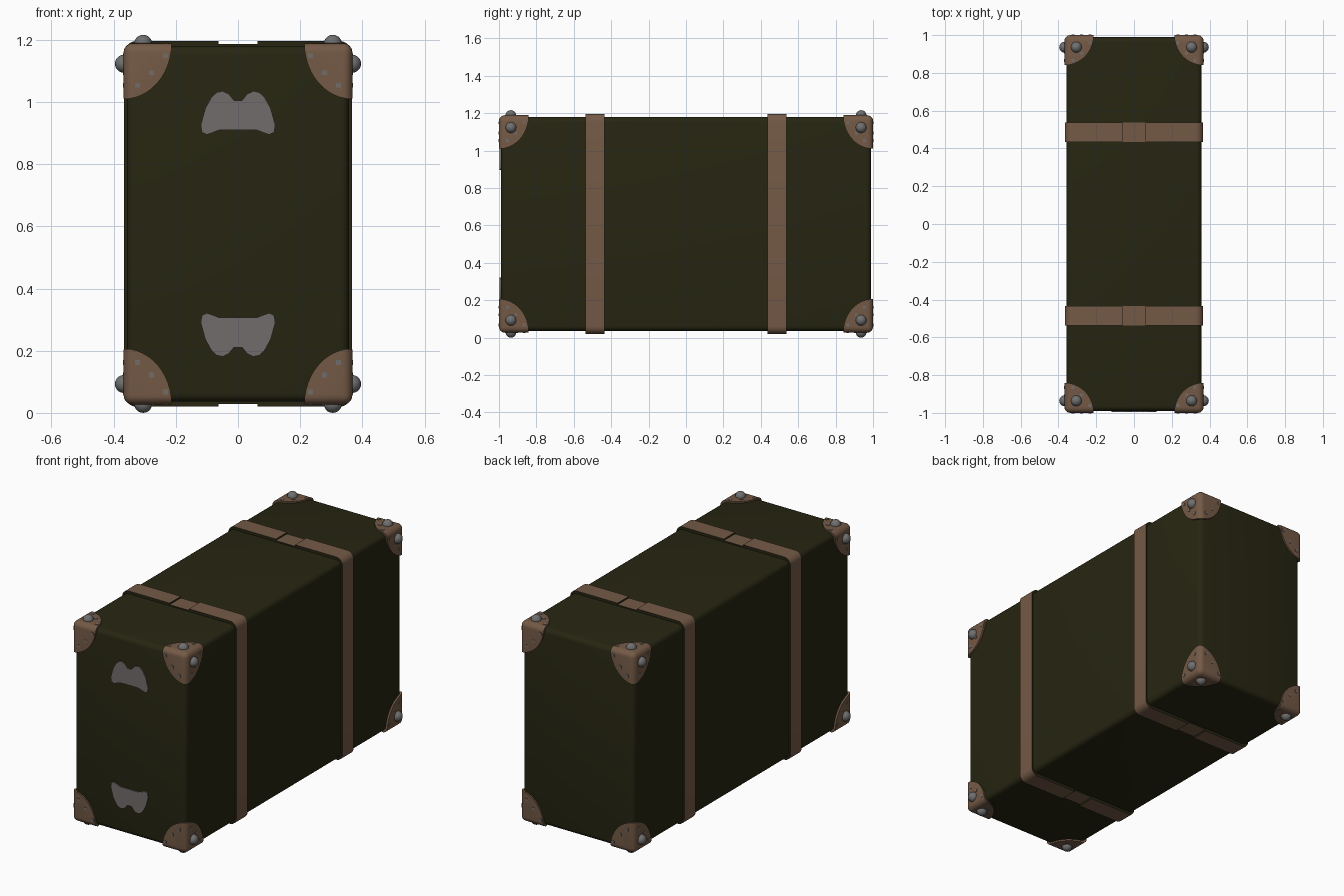
import bpy, bmesh, math
from mathutils import Matrix, Vector

if "Cube" in bpy.data.objects:
    bpy.data.objects.remove(bpy.data.objects["Cube"])

ZC = 0.608  # centre height of the trunk; every mesh is built around it


def material(name, rgb):
    m = bpy.data.materials.new(name)
    m.diffuse_color = (*rgb, 1)
    m.use_nodes = True
    m.node_tree.nodes["Principled BSDF"].inputs["Base Color"].default_value = m.diffuse_color
    return m


OLIVE = material("dark olive", (0.020, 0.019, 0.006))
LEATHER = material("brown leather", (0.175, 0.102, 0.062))
STEEL = material("steel grey", (0.16, 0.16, 0.16))
PLATE = material("warm grey plate", (0.165, 0.152, 0.145))


def make(name, bm, mats, angle=35, mirror=None, cutter=None):
    """Turn a bmesh into a finished object, with optional cut and mirror."""
    bmesh.ops.recalc_face_normals(bm, faces=bm.faces)
    me = bpy.data.meshes.new(name)
    bm.to_mesh(me)
    bm.free()
    for m in mats:
        me.materials.append(m)
    ob = bpy.data.objects.new(name, me)
    ob.location.z = ZC
    bpy.context.collection.objects.link(ob)
    if cutter:
        b = ob.modifiers.new("cut", 'BOOLEAN')
        b.operation, b.solver, b.object = 'INTERSECT', 'EXACT', cutter
    if mirror:
        mod = ob.modifiers.new("mirror", 'MIRROR')
        mod.use_axis = mirror
        mod.use_mirror_merge = False
    if cutter or mirror:
        dg = bpy.context.evaluated_depsgraph_get()
        ob.data = bpy.data.meshes.new_from_object(ob.evaluated_get(dg))
        ob.modifiers.clear()
    ob.data.shade_smooth()
    ob.data.set_sharp_from_angle(angle=math.radians(angle))
    return ob


def rounded_box(half, r, segs):
    bm = bmesh.new()
    bmesh.ops.create_cube(bm, size=2, matrix=Matrix.Diagonal((*half, 1)))
    bmesh.ops.bevel(bm, geom=bm.edges[:], offset=r, segments=segs,
                    profile=0.5, affect='EDGES')
    return bm


def prism(pts, y0, y1):
    """Extrude an x/z outline along y."""
    bm = bmesh.new()
    f = bm.faces.new([bm.verts.new((x, y0, z)) for x, z in pts])
    ext = bmesh.ops.extrude_face_region(bm, geom=[f])["geom"]
    vs = [v for v in ext if isinstance(v, bmesh.types.BMVert)]
    bmesh.ops.translate(bm, verts=vs, vec=(0, y1 - y0, 0))
    return bm


# Trunk body
make("trunk_body", rounded_box((0.357, 0.99, 0.572), 0.028, 4), [OLIVE])

# Leather corner caps: slightly larger rounded box cut by an ellipsoid
HX, HY, HZ = 0.368, 1.0, 0.581
bm = bmesh.new()
bmesh.ops.create_uvsphere(
    bm, u_segments=40, v_segments=24, radius=1,
    matrix=Matrix.Translation((HX, HY, HZ)) @ Matrix.Diagonal((0.155, 0.16, 0.18, 1)))
cutter = make("cap_cutter", bm, [LEATHER])
cutter.hide_render = True
make("corner_caps", rounded_box((HX, HY, HZ), 0.03, 5), [LEATHER],
     mirror=(True, True, True), cutter=cutter)
bpy.data.objects.remove(cutter)

# Round studs on the top, bottom and sides of the caps
bm = bmesh.new()
for p in ((0.305, 0.936, 0.579), (0.367, 0.936, 0.515)):
    bmesh.ops.create_uvsphere(bm, u_segments=16, v_segments=10, radius=0.029,
                              matrix=Matrix.Translation(p))
make("corner_studs", bm, [STEEL], mirror=(True, True, True))

# Small rivets along the curved edge of each cap face
bm = bmesh.new()
half = Vector((HX, HY, HZ))
for axis in range(3):
    u, v = [a for a in range(3) if a != axis]
    for a, b in ((0.045, 0.135), (0.09, 0.095), (0.135, 0.04)):
        p = half.copy()
        p[u] -= a
        p[v] -= b
        s = [0.015] * 3
        s[axis] = 0.005
        bmesh.ops.create_cube(bm, size=1, matrix=Matrix.Translation(p) @ Matrix.Diagonal((*s, 1)))
make("cap_rivets", bm, [PLATE], mirror=(True, True, True))

# Straps round the trunk, with a lower section in the middle of top and bottom
W, H, R, NX, NZ = 0.366, 0.588, 0.04, 0.062, 0.579
arc = [(W - R + R * math.cos(t), H - R + R * math.sin(t))
       for t in [math.pi / 2 * i / 6 for i in range(7)]]
quarter = arc + [(NX, H), (NX, NZ)]
upper = quarter + [(-x, z) for x, z in reversed(quarter)]
outline = upper + [(-x, -z) for x, z in upper]
bm = prism(outline, 0.435, 0.538)
bm.normal_update()
for f in bm.faces:
    step = abs(f.normal.x) > 0.5 and abs(f.calc_center_median().x) < 0.1
    f.material_index = 1 if abs(f.normal.y) > 0.5 or step else 0
make("straps", bm, [LEATHER, OLIVE], mirror=(False, True, False))

# Two lobed metal plates on the front
lobe = [(0.013, 1.005), (0.03, 1.026), (0.05, 1.035), (0.068, 1.031), (0.085, 1.016),
        (0.105, 0.98), (0.12, 0.925), (0.116, 0.902), (0.1, 0.895), (0.082, 0.901),
        (0.062, 0.909), (0.04, 0.91)]
lobe = [(x, z - ZC) for x, z in lobe]
bm = prism(lobe + [(-x, z) for x, z in reversed(lobe)], -0.996, -0.988)
make("front_plates", bm, [PLATE], mirror=(False, False, True))
